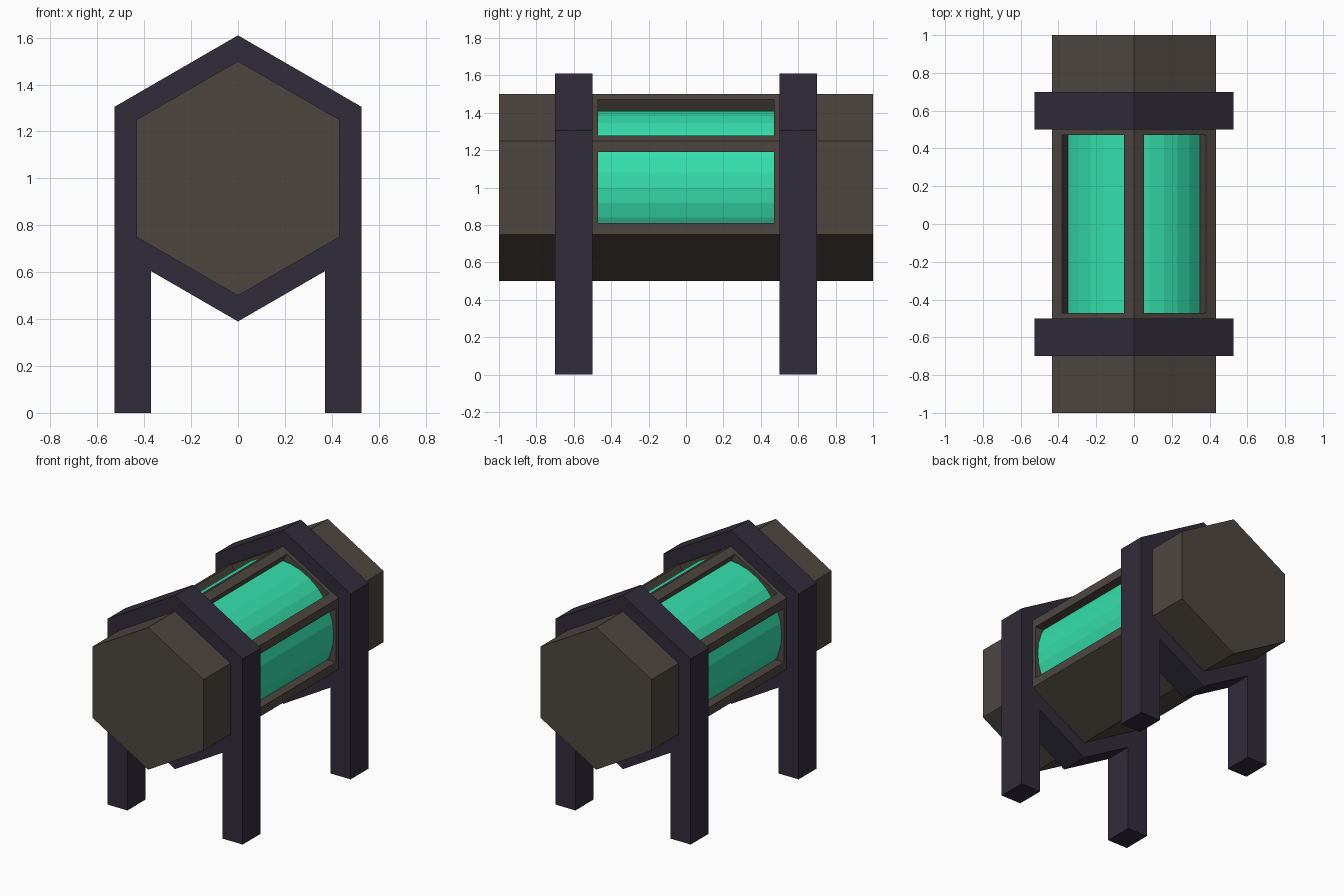
import bpy, bmesh
from math import sin, cos, radians

if "Cube" in bpy.data.objects:
    bpy.data.objects.remove(bpy.data.objects["Cube"])


def material(name, rgb):
    m = bpy.data.materials.new(name)
    m.diffuse_color = (*rgb, 1)
    m.use_nodes = True
    m.node_tree.nodes["Principled BSDF"].inputs["Base Color"].default_value = m.diffuse_color
    return m


BROWN = material("brown_casing", (0.075, 0.062, 0.051))
DARK = material("dark_frame", (0.031, 0.025, 0.042))
TEAL = material("teal_fluid", (0.035, 0.74, 0.41))


def prism(profile, ys):
    """Closed prism of an xz profile, with one ring per y value."""
    bm = bmesh.new()
    rings = [[bm.verts.new((x, y, z)) for x, z in profile] for y in ys]
    n = len(profile)
    for a, b in zip(rings, rings[1:]):
        for i in range(n):
            j = (i + 1) % n
            bm.faces.new((a[i], a[j], b[j], b[i]))
    bm.faces.new(rings[0])
    bm.faces.new(rings[-1])
    bmesh.ops.recalc_face_normals(bm, faces=bm.faces)
    return bm


def finish(bm, name, mat):
    mesh = bpy.data.meshes.new(name)
    bm.to_mesh(mesh)
    bm.free()
    mesh.materials.append(mat)
    ob = bpy.data.objects.new(name, mesh)
    bpy.context.collection.objects.link(ob)
    return ob


def circle(r, n, start=0):
    return [(r * cos(radians(start + 360 * i / n)),
             1 + r * sin(radians(start + 360 * i / n))) for i in range(n)]


# Hexagonal casing with four recessed windows on the sides and upper slopes
bm = prism(circle(0.5, 6, 90), (-1, -0.53, 0.53, 1))
bm.normal_update()
windows = [f for f in bm.faces
           if abs(f.calc_center_median().y) < 0.1 and f.normal.z > -0.1]
bmesh.ops.inset_individual(bm, faces=windows, thickness=0.06, use_even_offset=True)
bm.normal_update()
for f in windows:
    inward = f.normal * -0.08
    new = bmesh.ops.extrude_discrete_faces(bm, faces=[f])["faces"][0]
    bmesh.ops.translate(bm, verts=new.verts, vec=inward)
finish(bm, "hexagonal_casing", BROWN)

# Fluid cylinder showing through the windows
finish(prism(circle(0.415, 32), (-0.47, 0.47)), "fluid_cylinder", TEAL)

# Two support frames: hexagonal collar with a pair of legs
half = [(0.527, 1.305), (0.527, 0), (0.37, 0), (0.37, 0.604)]
outline = [(0, 1.61)] + half + [(0, 0.39)] + [(-x, z) for x, z in reversed(half)]
for name, y in (("front", -0.6), ("back", 0.6)):
    finish(prism(outline, (y - 0.1, y + 0.1)), name + "_support_frame", DARK)
